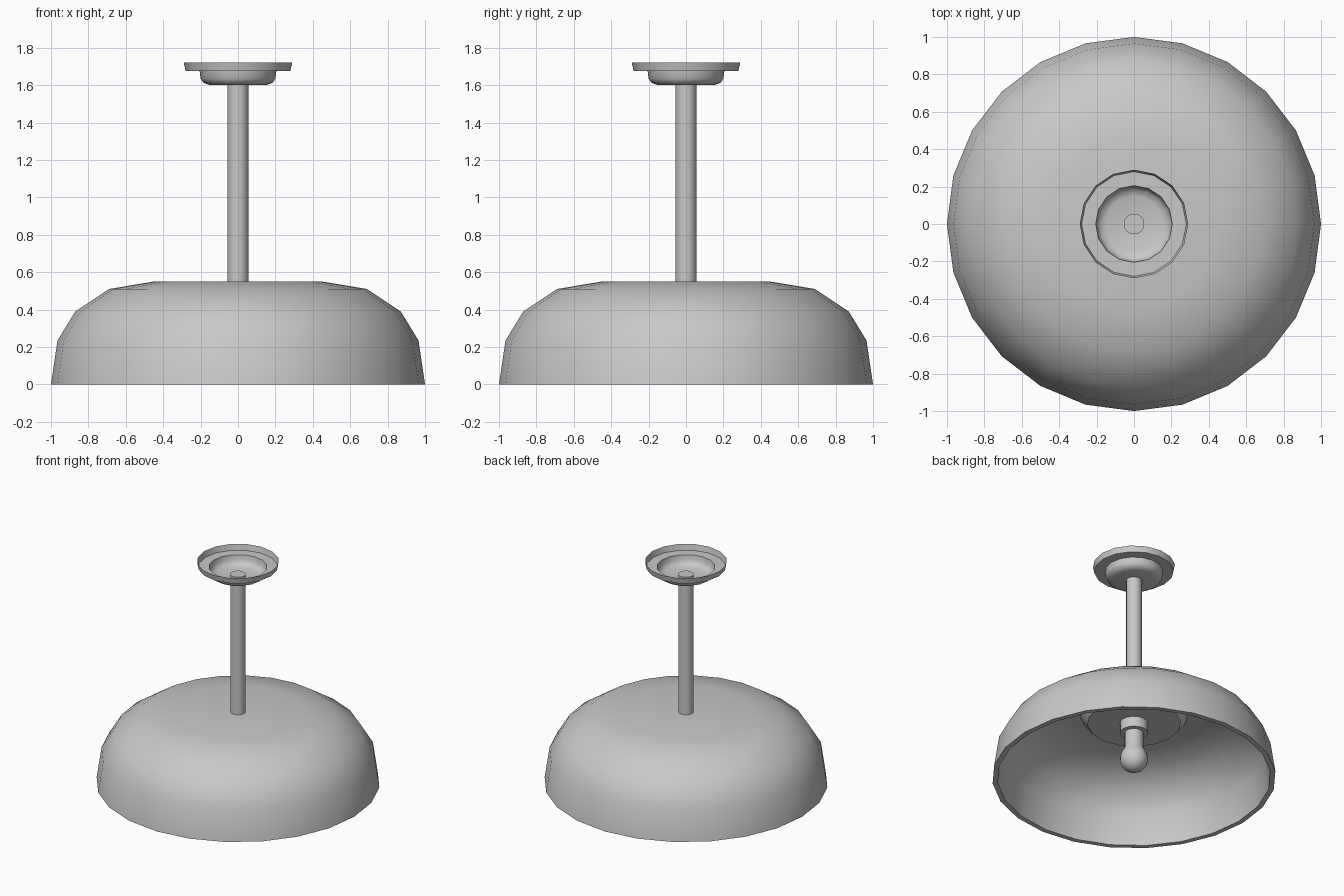
import bpy
import bmesh
from math import cos, sin, pi, radians

cube = bpy.data.objects.get("Cube")
if cube:
    bpy.data.objects.remove(cube, do_unlink=True)

GREY = (0.58, 0.58, 0.58, 1.0)
grey = bpy.data.materials.new("plain grey")
grey.use_nodes = True
grey.diffuse_color = GREY
grey.node_tree.nodes["Principled BSDF"].inputs["Base Color"].default_value = GREY


def lathe(name, profile, sides, smooth_angle=40):
    """Turn a bottom-to-top (radius, height) profile around the z axis."""
    bm = bmesh.new()
    rings = []
    for r, z in profile:
        if r == 0:
            rings.append([bm.verts.new((0, 0, z))] * sides)
        else:
            rings.append([bm.verts.new((r * cos(2 * pi * i / sides),
                                        r * sin(2 * pi * i / sides), z))
                          for i in range(sides)])
    for low, high in zip(rings, rings[1:]):
        for i in range(sides):
            j = (i + 1) % sides
            corners = dict.fromkeys((low[i], low[j], high[j], high[i]))
            bm.faces.new(list(corners))
    mesh = bpy.data.meshes.new(name)
    bm.to_mesh(mesh)
    bm.free()
    mesh.materials.append(grey)
    obj = bpy.data.objects.new(name, mesh)
    bpy.context.collection.objects.link(obj)
    bpy.ops.object.select_all(action="DESELECT")
    obj.select_set(True)
    bpy.context.view_layer.objects.active = obj
    bpy.ops.object.shade_smooth_by_angle(angle=radians(smooth_angle))
    return obj


# Domed shade: inner wall down to the rim, then the outer wall back up
outer = [(1, 0), (0.965, 0.235), (0.87, 0.39), (0.69, 0.51), (0.45, 0.55), (0, 0.55)]
inner = [(0, 0.51), (0.44, 0.51), (0.67, 0.475), (0.84, 0.365), (0.928, 0.225), (0.963, 0)]
lathe("shade", inner + outer, 24)

# Hanging rod, passing a little way into the ceiling canopy
lathe("rod", [(0, 0.53), (0.055, 0.53), (0.055, 1.62), (0, 1.62)], 16)

# Ceiling canopy: open dish with a rounded well
lathe("ceiling_canopy", [(0, 1.6), (0.15, 1.6), (0.185, 1.612), (0.2, 1.635),
                         (0.205, 1.675), (0.28, 1.675), (0.29, 1.72)], 16)

# Lamp fitting under the shade
lathe("fitting_plate", [(0, 0.44), (0.33, 0.44), (0.385, 0.515), (0, 0.515)], 16)
lathe("socket", [(0, 0.36), (0.1, 0.36), (0.1, 0.45), (0, 0.45)], 16)

# Bulb: round globe blending into a straight neck
globe = [(0.1 * sin(a), 0.15 - 0.1 * cos(a))
         for a in (radians(20 * k) for k in range(1, 7))]
lathe("bulb", [(0, 0.05)] + globe + [(0.066, 0.24), (0.066, 0.37), (0, 0.37)], 16, 50)
